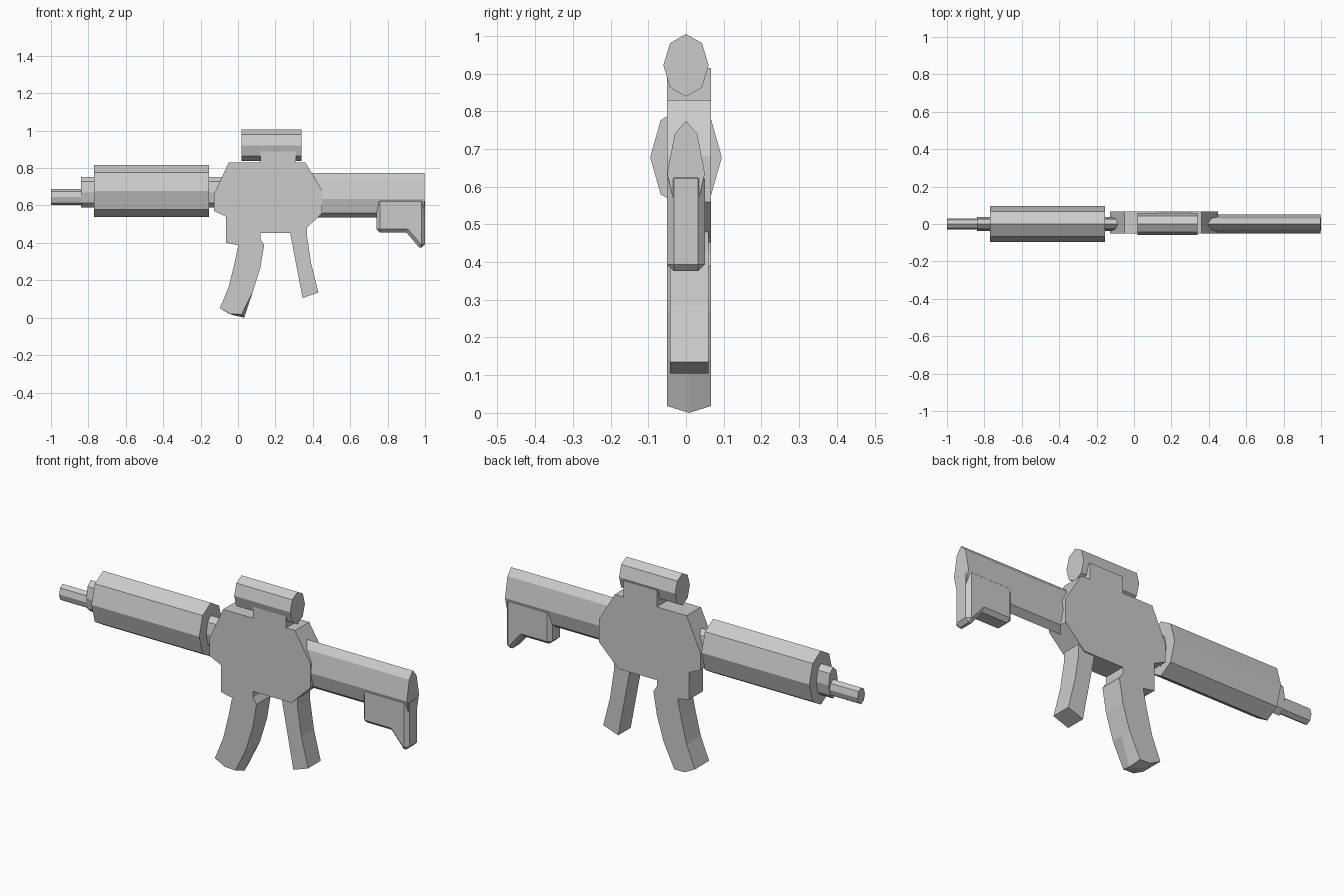
import bpy, math

if "Cube" in bpy.data.objects:
    bpy.data.objects.remove(bpy.data.objects["Cube"])


def mesh_object(name, verts, faces):
    me = bpy.data.meshes.new(name)
    me.from_pydata(verts, [], faces)
    me.update()
    ob = bpy.data.objects.new(name, me)
    bpy.context.collection.objects.link(ob)
    # consistent outward normals
    import bmesh
    bm = bmesh.new()
    bm.from_mesh(me)
    bmesh.ops.recalc_face_normals(bm, faces=bm.faces)
    bm.to_mesh(me)
    bm.free()
    return ob


def loft(name, rings):
    """Join equal-length rings of points and cap both ends."""
    n = len(rings[0])
    verts = [p for ring in rings for p in ring]
    faces = [tuple(range(n)), tuple(range(len(verts) - n, len(verts)))]
    for r in range(len(rings) - 1):
        for i in range(n):
            j = (i + 1) % n
            faces.append((r * n + i, r * n + j, (r + 1) * n + j, (r + 1) * n + i))
    return mesh_object(name, verts, faces)


def slab(name, profile, y0, y1):
    """Extrude an (x, z) profile across y."""
    return loft(name, [[(x, y, z) for x, z in profile] for y in (y0, y1)])


def tube(name, x0, x1, z, ry, rz):
    """Elliptical eight-sided tube along x."""
    angles = [math.tau * i / 8 for i in range(8)]
    return loft(name, [[(x, ry * math.cos(a), z + rz * math.sin(a)) for a in angles]
                       for x in (x0, x1)])


# Tubes along the length
tube("muzzle", -1.0, -0.80, 0.645, 0.03, 0.043)
tube("barrel_core", -0.84, -0.05, 0.67, 0.037, 0.081)
tube("handguard", -0.77, -0.155, 0.678, 0.095, 0.139)
tube("scope", 0.02, 0.34, 0.922, 0.06, 0.083)

# Receiver with magazine well, and the block carrying the scope
slab("receiver", [(-0.05, 0.83), (0.36, 0.83), (0.45, 0.68), (0.45, 0.56),
                  (0.34, 0.452), (0.12, 0.452), (0.12, 0.39), (0.0, 0.388),
                  (-0.063, 0.40), (-0.063, 0.54), (-0.128, 0.57),
                  (-0.128, 0.66)], -0.05, 0.066)
slab("scope_mount", [(0.12, 0.80), (0.31, 0.80), (0.31, 0.915), (0.12, 0.915)],
     -0.05, 0.066)

# Curved magazine, its bottom dropping to a ridge in the middle
mag = [(0.0, 0.42), (0.0, 0.38), (-0.02, 0.285), (-0.05, 0.165), (-0.097, 0.05),
       (-0.04, 0.02), (0.02, 0.018), (0.08, 0.14), (0.12, 0.27), (0.14, 0.39),
       (0.12, 0.42)]
ridge = list(mag)
ridge[5], ridge[6] = (-0.04, 0.018), (0.033, 0.0)
loft("magazine", [[(x, y, z) for x, z in p]
                  for y, p in ((-0.05, mag), (0.008, ridge), (0.066, mag))])

# Pistol grip
slab("grip", [(0.275, 0.48), (0.283, 0.43), (0.31, 0.29), (0.345, 0.105),
              (0.43, 0.135), (0.392, 0.285), (0.37, 0.43), (0.37, 0.48)],
     -0.042, 0.06)

# Stock tube with an uneven octagon section
half = [(0.0, 0.775), (0.03, 0.74), (0.05, 0.635), (0.032, 0.56), (0.0, 0.535)]
section = half + [(-y, z) for y, z in half[-2:0:-1]]
loft("stock", [[(x, y, z) for y, z in section] for x in (0.38, 0.998)])

# Chamfered shoulder rest under the stock
rest = slab("stock_rest", [(0.74, 0.64), (1.0, 0.64), (1.0, 0.376), (0.968, 0.376),
                           (0.90, 0.456), (0.74, 0.456)], -0.05, 0.05)
bevel = rest.modifiers.new("chamfer", 'BEVEL')
bevel.width = 0.018
bevel.segments = 1
bevel.limit_method = 'ANGLE'
bevel.angle_limit = math.radians(60)
